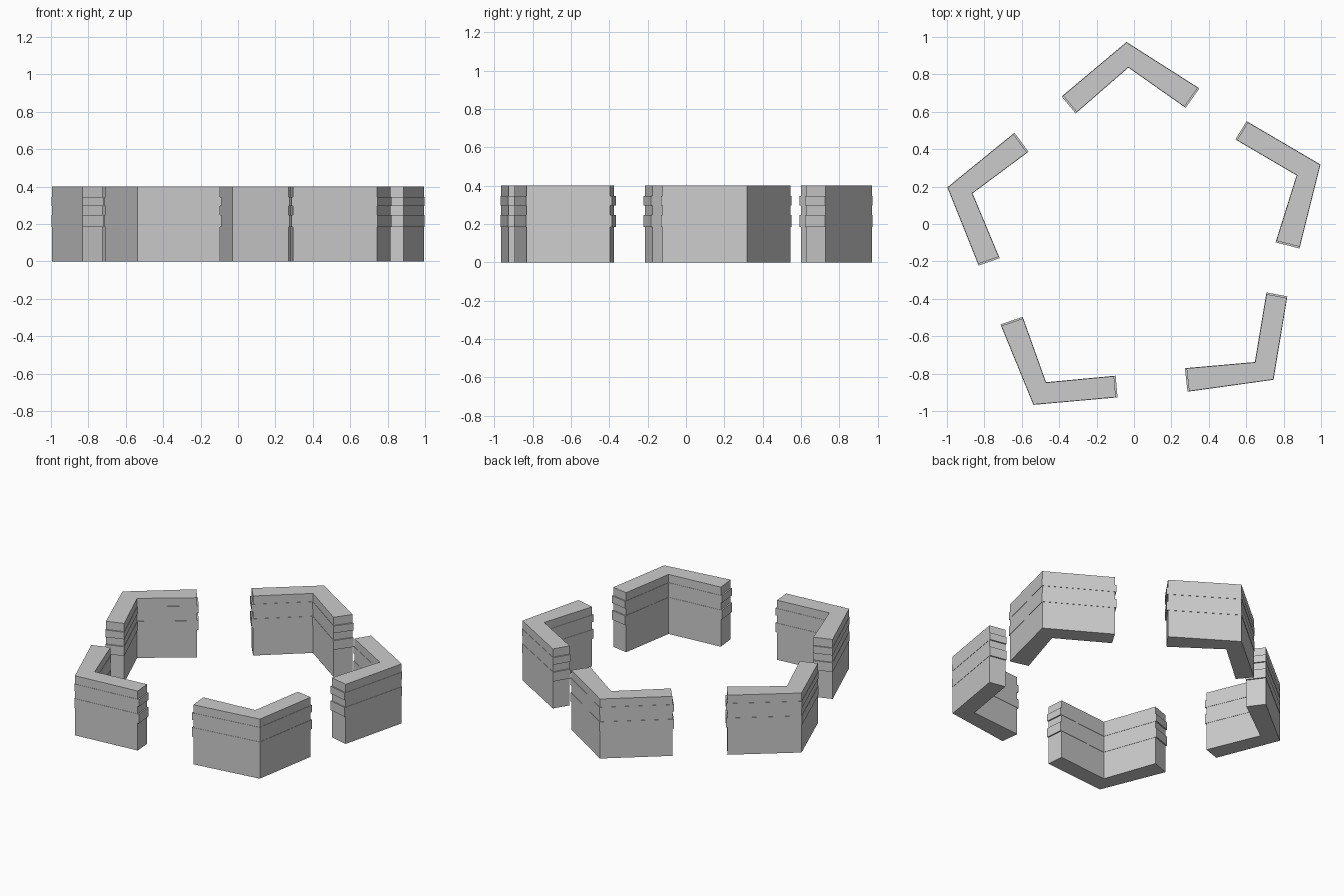
import bpy, bmesh
from mathutils import Vector
from mathutils.geometry import intersect_line_line_2d, intersect_line_line

if "Cube" in bpy.data.objects:
    bpy.data.objects.remove(bpy.data.objects["Cube"])

# Footprints, clockwise: outer end, outer corner, outer end, inner end, inner corner, inner end
FOOTPRINTS = {
    "back_corner_wall": [(-.387, .682), (-.04, .973), (.35, .725), (.276, .621), (-.03, .836), (-.312, .591)],
    "right_corner_wall": [(.602, .55), (.997, .318), (.885, -.131), (.757, -.098), (.869, .26), (.542, .452)],
    "front_right_corner_wall": [(.82, -.387), (.746, -.833), (.286, -.897), (.272, -.771), (.646, -.738), (.708, -.366)],
    "front_left_corner_wall": [(-.088, -.927), (-.538, -.967), (-.714, -.537), (-.595, -.496), (-.47, -.846), (-.098, -.811)],
    "left_corner_wall": [(-.831, -.222), (-.998, .196), (-.639, .488), (-.564, .386), (-.863, .164), (-.718, -.183)],
}
# Height levels; each course alternates plain wall and projecting band
LEVELS = [0, .185, .247, .297, .345, .4]
INSETS = [.002, .002, .009, .002, .002, .009]   # long faces, end faces


def inset(points):
    """Move each edge of a clockwise footprint inwards by its inset."""
    pts = [Vector((x, y, 0)) for x, y in points]
    lines = []
    for i, d in enumerate(INSETS):
        a, b = pts[i], pts[(i + 1) % 6]
        e = (b - a).normalized()
        n = Vector((e.y, -e.x, 0)) * d
        lines.append((a + n, b + n))
    return [intersect_line_line(*lines[i - 1], *lines[i])[0].xy for i in range(6)]


def make_wall(name, band):
    plain = inset(band)
    bm = bmesh.new()
    rings = []
    for i in range(5):
        shape = band if i % 2 else plain
        for z in LEVELS[i:i + 2]:
            rings.append([bm.verts.new((x, y, z)) for x, y in shape])
    # Wall faces and the ledges between courses
    for lo, hi in zip(rings, rings[1:]):
        for k in range(6):
            j = (k + 1) % 6
            bm.faces.new((lo[k], lo[j], hi[j], hi[k]))
    bm.faces.new(rings[0])
    bm.faces.new(rings[-1])
    bmesh.ops.recalc_face_normals(bm, faces=bm.faces)
    mesh = bpy.data.meshes.new(name)
    bm.to_mesh(mesh)
    bm.free()
    bpy.context.collection.objects.link(bpy.data.objects.new(name, mesh))


for name, points in FOOTPRINTS.items():
    make_wall(name, points)
